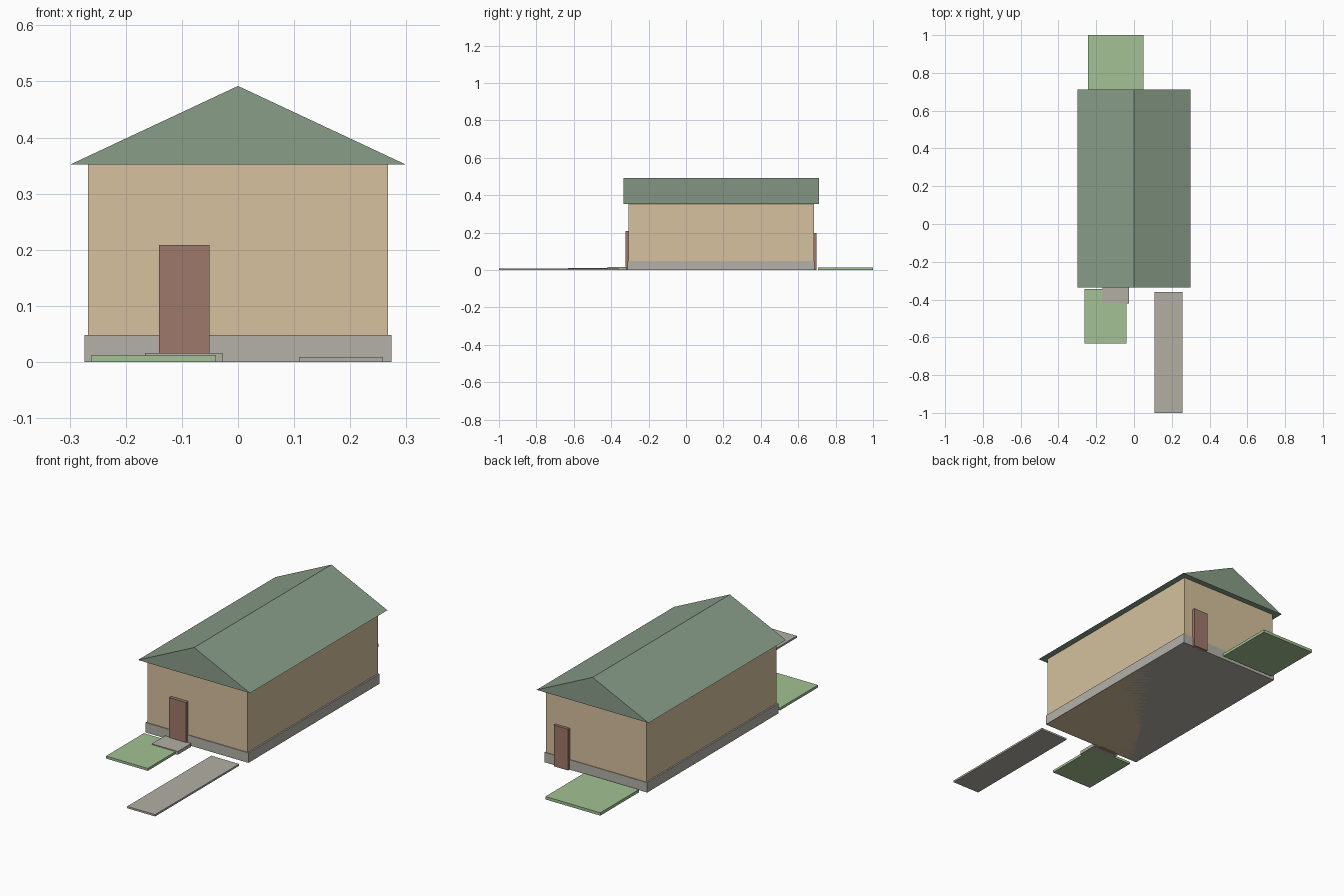
import bpy
import bmesh

cube = bpy.data.objects.get("Cube")
if cube:
    bpy.data.objects.remove(cube, do_unlink=True)


def srgb(*channels):
    return [((c / 255 + 0.055) / 1.055) ** 2.4 for c in channels] + [1.0]


def material(name, *rgb):
    mat = bpy.data.materials.new(name)
    mat.use_nodes = True
    mat.diffuse_color = srgb(*rgb)
    shader = mat.node_tree.nodes["Principled BSDF"]
    shader.inputs["Base Color"].default_value = mat.diffuse_color
    shader.inputs["Roughness"].default_value = 0.9
    return mat


def add_object(name, bm, mat):
    bmesh.ops.recalc_face_normals(bm, faces=bm.faces)
    mesh = bpy.data.meshes.new(name)
    bm.to_mesh(mesh)
    bm.free()
    mesh.materials.append(mat)
    obj = bpy.data.objects.new(name, mesh)
    bpy.context.collection.objects.link(obj)
    return obj


def extrude_profile(name, profile, y0, y1, mat):
    """Sweep an x-z outline along y."""
    bm = bmesh.new()
    face = bm.faces.new([bm.verts.new((x, y0, z)) for x, z in profile])
    moved = bmesh.ops.extrude_face_region(bm, geom=[face], use_keep_orig=True)["geom"]
    verts = [v for v in moved if isinstance(v, bmesh.types.BMVert)]
    bmesh.ops.translate(bm, verts=verts, vec=(0, y1 - y0, 0))
    return add_object(name, bm, mat)


def box(name, xs, ys, zs, mat):
    (x0, x1), (z0, z1) = xs, zs
    outline = [(x0, z0), (x1, z0), (x1, z1), (x0, z1)]
    return extrude_profile(name, outline, ys[0], ys[1], mat)


wall_tan = material("wall tan", 214, 193, 158)
roof_green = material("roof green", 137, 157, 137)
door_brown = material("door brown", 159, 121, 106)
concrete = material("concrete grey", 180, 177, 168)
paving = material("paving grey", 179, 175, 165)
grass = material("grass green", 163, 193, 148)

# House body, with the walls standing on the ground inside the foundation
box("foundation", (-0.274, 0.274), (-0.312, 0.687), (0, 0.048), concrete)
box("walls", (-0.267, 0.267), (-0.308, 0.684), (0, 0.352), wall_tan)

# Gabled roof
gable = [(-0.299, 0.352), (0.299, 0.352), (0, 0.492)]
extrude_profile("roof", gable, -0.335, 0.712, roof_green)

# Doors
box("front_door", (-0.141, -0.051), (-0.324, -0.3), (0, 0.209), door_brown)
box("back_door", (0.14, 0.217), (0.676, 0.698), (0, 0.199), door_brown)

# Ground slabs
box("front_step", (-0.166, -0.027), (-0.42, -0.318), (0, 0.016), paving)
box("front_lawn", (-0.262, -0.039), (-0.632, -0.343), (0, 0.012), grass)
box("back_lawn", (-0.243, 0.05), (0.706, 1.0), (0, 0.014), grass)
box("driveway", (0.109, 0.258), (-1.0, -0.36), (0, 0.009), paving)
